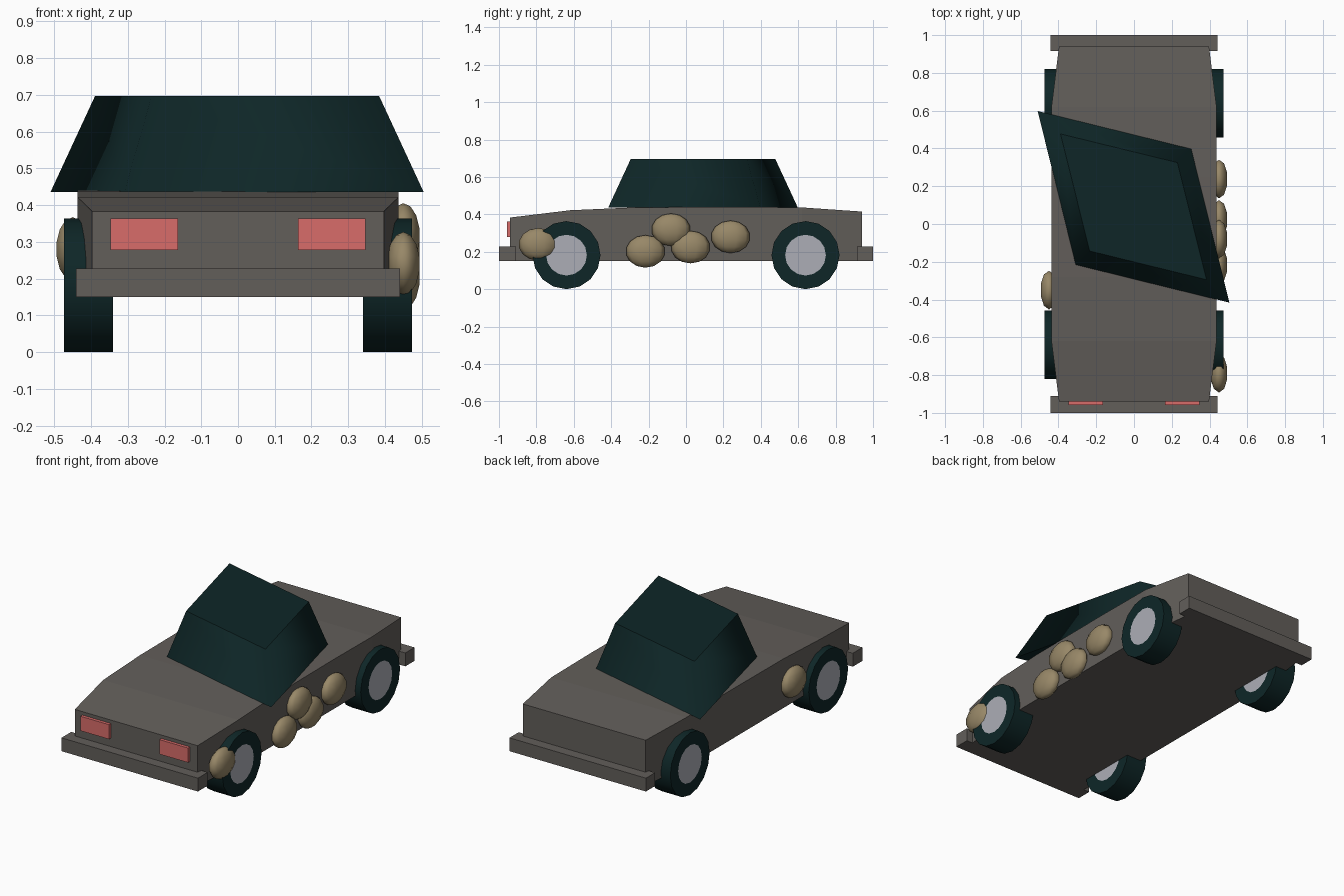
import bpy, bmesh, math
from mathutils import Vector

if "Cube" in bpy.data.objects:
    bpy.data.objects.remove(bpy.data.objects["Cube"])


def material(name, rgb):
    m = bpy.data.materials.new(name)
    lin = [((c / 255 + 0.055) / 1.055) ** 2.4 for c in rgb]
    m.diffuse_color = (*lin, 1)
    m.use_nodes = True
    m.node_tree.nodes["Principled BSDF"].inputs["Base Color"].default_value = m.diffuse_color
    return m


GREY = material("warm grey paint", (98, 94, 90))
DARK = material("dark teal", (14, 38, 39))
SILVER = material("silver hub", (172, 174, 182))
TAN = material("tan mud", (152, 136, 104))
RED = material("light red", (216, 108, 106))


def finish(bm, name, mats):
    bmesh.ops.recalc_face_normals(bm, faces=bm.faces)
    mesh = bpy.data.meshes.new(name)
    bm.to_mesh(mesh)
    bm.free()
    for m in mats:
        mesh.materials.append(m)
    ob = bpy.data.objects.new(name, mesh)
    bpy.context.collection.objects.link(ob)
    return ob


def box(name, lo, hi, mat):
    bm = bmesh.new()
    bmesh.ops.create_cube(bm, size=1)
    for v in bm.verts:
        v.co = Vector([lo[i] if v.co[i] < 0 else hi[i] for i in range(3)])
    return finish(bm, name, [mat])


def loft(rings):
    bm = bmesh.new()
    rows = [[bm.verts.new(p) for p in r] for r in rings]
    n = len(rows[0])
    for a, b in zip(rows, rows[1:]):
        for i in range(n):
            j = (i + 1) % n
            bm.faces.new((a[i], a[j], b[j], b[i]))
    caps = [bm.faces.new(rows[0]), bm.faces.new(rows[-1])]
    return bm, caps


# Body: cross-sections along y (y, half width, top height)
sections = [(-0.94, 0.397, 0.383), (-0.62, 0.437, 0.422), (-0.28, 0.437, 0.437),
            (0.25, 0.437, 0.44), (0.62, 0.437, 0.437), (0.94, 0.397, 0.415)]
bm, _ = loft([[(-w, y, 0.15), (w, y, 0.15), (w, y, t), (-w, y, t)]
              for y, w, t in sections])
finish(bm, "body", [GREY])

# Skewed cabin: smooth sides, crisp caps
base = [(-0.51, 0.598), (0.304, 0.398), (0.505, -0.416), (-0.309, -0.216)]
top = [(-0.389, 0.477), (0.23, 0.325), (0.384, -0.295), (-0.235, -0.143)]
bm, caps = loft([[(x, y, 0.436) for x, y in base], [(x, y, 0.697) for x, y in top]])
for f in bm.faces:
    f.smooth = f not in caps
for f in caps:
    for e in f.edges:
        e.smooth = False
finish(bm, "cabin", [DARK])

# Bumpers
box("front_bumper", (-0.441, -1, 0.15), (0.441, -0.91, 0.228), GREY)
box("rear_bumper", (-0.441, 0.915, 0.15), (0.441, 1, 0.228), GREY)

# Headlights
for s, side in ((-1, "left"), (1, "right")):
    xs = sorted((s * 0.163, s * 0.347))
    box(f"{side}_headlight", (xs[0], -0.958, 0.278), (xs[1], -0.93, 0.363), RED)

# Wheels: tyre drum with hub inset on both faces
for sx, side in ((-1, "left"), (1, "right")):
    for sy, end in ((-1, "front"), (1, "rear")):
        bm = bmesh.new()
        bmesh.ops.create_cone(bm, cap_ends=True, segments=16, radius1=0.182,
                              radius2=0.182, depth=0.133)
        hubs = [f for f in bm.faces if abs(f.normal.z) > 0.9]
        bmesh.ops.inset_individual(bm, faces=hubs, thickness=0.073)
        for f in hubs:
            f.material_index = 1
        for v in bm.verts:
            x, y, z = v.co
            v.co = (z + sx * 0.4065, y + sy * 0.639, x + 0.182)
        ob = finish(bm, f"{end}_{side}_wheel", [DARK, SILVER])
        for p in ob.data.polygons:
            p.use_smooth = True
        ob.data.set_sharp_from_angle(angle=math.radians(40))

# Mud splats on the flanks
splats = [(0.45, -0.79, 0.24), (0.45, -0.217, 0.202), (0.45, -0.08, 0.318),
          (0.45, 0.024, 0.225), (0.45, 0.238, 0.28), (-0.45, -0.35, 0.28)]
for i, c in enumerate(splats):
    bm = bmesh.new()
    bmesh.ops.create_uvsphere(bm, u_segments=10, v_segments=7, radius=1)
    for v in bm.verts:
        v.co = Vector((v.co.x * 0.047, v.co.y * 0.105, v.co.z * 0.087)) + Vector(c)
    for f in bm.faces:
        f.smooth = True
    finish(bm, f"mud_splat_{i + 1}", [TAN])
